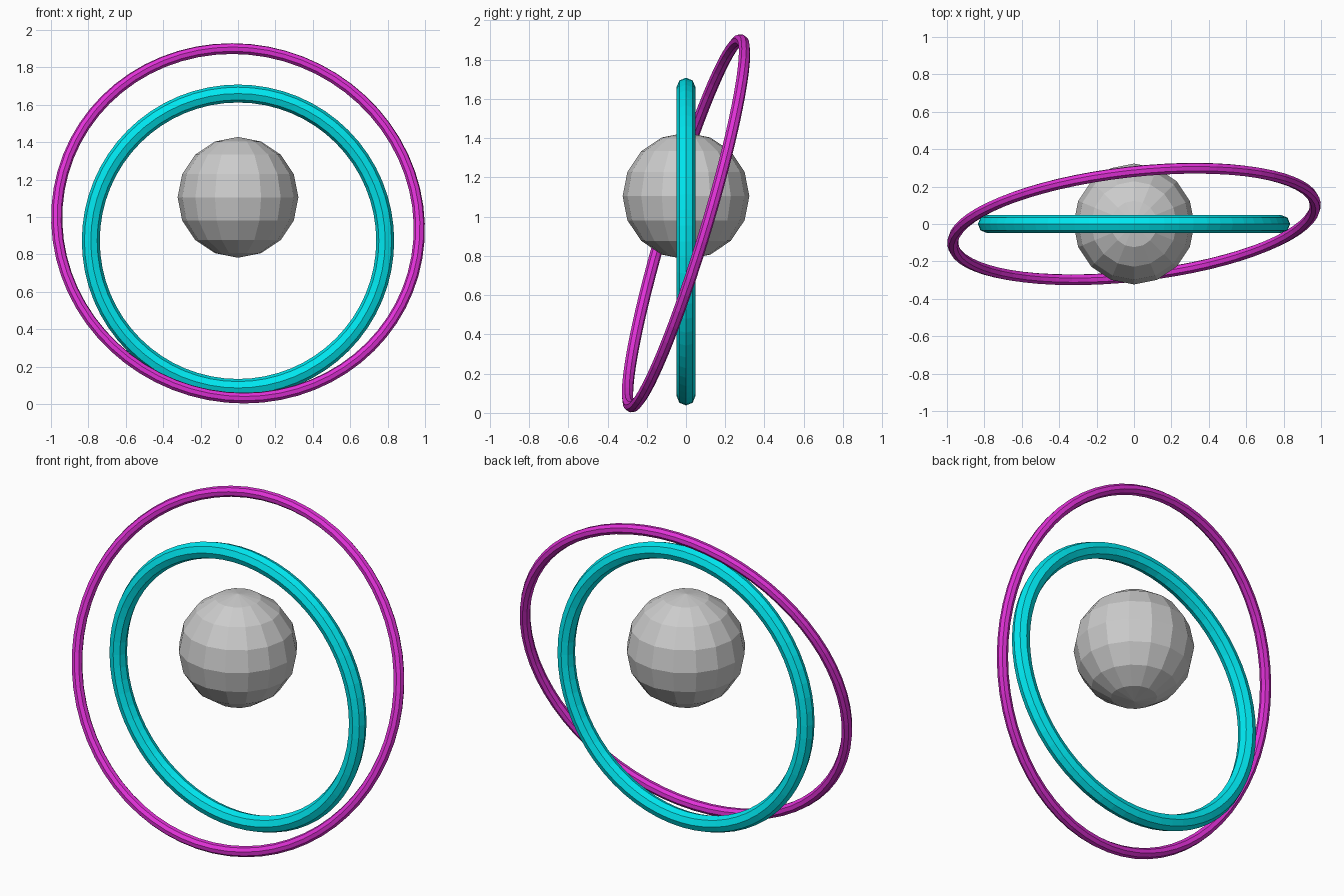
import bpy
from mathutils import Vector

if "Cube" in bpy.data.objects:
    bpy.data.objects.remove(bpy.data.objects["Cube"])


def paint(obj, name, color):
    mat = bpy.data.materials.new(name)
    mat.diffuse_color = color
    mat.use_nodes = True
    mat.node_tree.nodes["Principled BSDF"].inputs["Base Color"].default_value = mat.diffuse_color
    obj.data.materials.append(mat)


def ring(name, center_z, axis, major, minor, color):
    rot = Vector(axis).normalized().to_track_quat('Z', 'Y').to_euler()
    bpy.ops.mesh.primitive_torus_add(
        location=(0, 0, center_z), rotation=rot,
        major_radius=major, minor_radius=minor,
        major_segments=64, minor_segments=8)
    obj = bpy.context.object
    obj.name = name
    paint(obj, name + "_color", color)
    return obj


# Faceted core, hanging above the rings' centres
bpy.ops.mesh.primitive_uv_sphere_add(
    segments=16, ring_count=8, radius=0.323, location=(0, 0, 1.105))
bpy.context.object.name = "core_sphere"

# Thick upright inner ring
ring("inner_ring", 0.873, (0, -1, 0), 0.787, 0.048, (0.0, 0.8, 0.87, 1))

# Thin outer ring, tilted back and slightly turned
ring("outer_ring", 0.966, (0.108, -0.952, 0.286), 0.975, 0.03, (0.75, 0.03, 0.68, 1))
